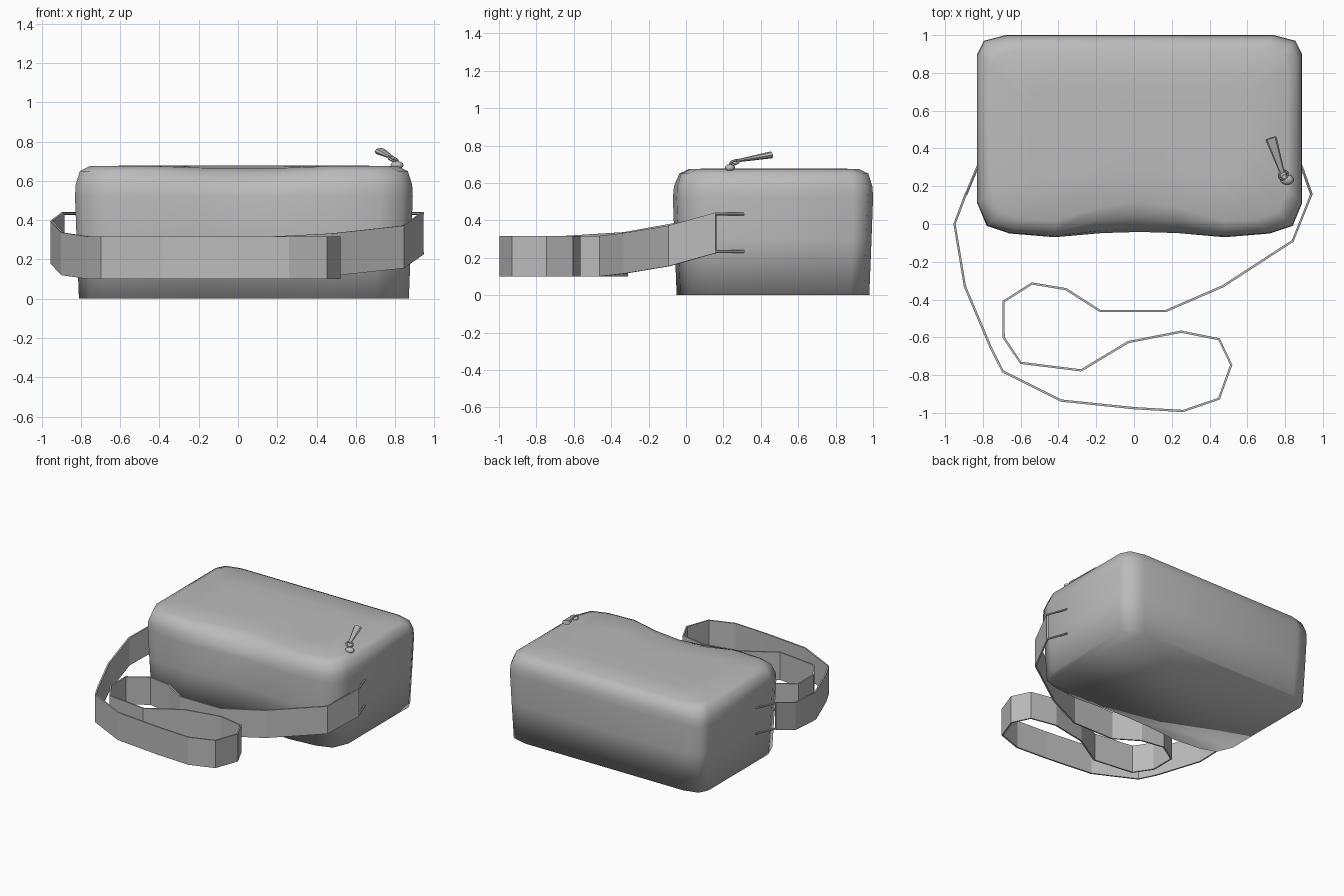
import bpy, bmesh
from mathutils import Vector

cube = bpy.data.objects.get("Cube")
if cube:
    bpy.data.objects.remove(cube)

grey = bpy.data.materials.new("plain_grey")
grey.use_nodes = True
grey.diffuse_color = (0.5, 0.5, 0.5, 1)
grey.node_tree.nodes["Principled BSDF"].inputs["Base Color"].default_value = (0.5, 0.5, 0.5, 1)


def finish(name, bm, smooth=False):
    bmesh.ops.recalc_face_normals(bm, faces=bm.faces)
    mesh = bpy.data.meshes.new(name)
    bm.to_mesh(mesh)
    bm.free()
    mesh.materials.append(grey)
    for face in mesh.polygons:
        face.use_smooth = smooth
    obj = bpy.data.objects.new(name, mesh)
    bpy.context.collection.objects.link(obj)
    return obj


def loft(bm, rings):
    loops = [[bm.verts.new(p) for p in ring] for ring in rings]
    for low, high in zip(loops, loops[1:]):
        for i in range(len(low)):
            j = (i + 1) % len(low)
            bm.faces.new((low[i], low[j], high[j], high[i]))
    bm.faces.new(loops[0][::-1])
    bm.faces.new(loops[-1])


# Soft bag body: rounded outline with a pinched front, stacked in levels
def outline(z, inset, dent):
    a, b = 0.86 - inset, 0.525 - inset
    back = [(a, b - 0.1), (a - 0.035, b - 0.03), (a - 0.15, b)]
    front = [(0.2, -b + 0.002 + dent * 0.7), (0.45, -b - 0.02 + dent * 0.15),
             (a - 0.17, -b), (a - 0.05, -b + 0.04), (a, -b + 0.16)]
    half = front + back
    pts = [(0, -b + 0.008 + dent)] + half + [(-x, y) for x, y in reversed(half)]
    return [(x + 0.03, y + 0.475, z - (0.1 * dent if y < 0 and abs(x) < 0.3 else 0))
            for x, y in pts]


levels = [(0, 0.02, 0), (0.3, 0.008, 0), (0.52, 0, 0), (0.58, 0.003, 0.015),
          (0.65, 0.025, 0.06), (0.675, 0.075, 0.09), (0.678, 0.28, 0.06)]
bag = bmesh.new()
loft(bag, [outline(*level) for level in levels])
finish("bag_body", bag, True)


# Flat strap: an upright band along a looping path, as (x, y, lower edge z)
path = [(-0.89, 0.16, 0.225), (-0.95, 0, 0.18), (-0.895, -0.33, 0.12), (-0.76, -0.65, 0.1),
        (-0.695, -0.78, 0.1), (-0.385, -0.935, 0.1), (0, -0.975, 0.1), (0.26, -0.99, 0.1),
        (0.45, -0.925, 0.1), (0.515, -0.745, 0.1), (0.45, -0.61, 0.1), (0.25, -0.57, 0.1),
        (-0.03, -0.625, 0.1), (-0.28, -0.775, 0.1), (-0.6, -0.735, 0.1), (-0.69, -0.6, 0.1),
        (-0.69, -0.41, 0.1), (-0.54, -0.315, 0.1), (-0.36, -0.345, 0.1), (-0.18, -0.46, 0.1),
        (0.17, -0.46, 0.1), (0.47, -0.33, 0.115), (0.84, -0.09, 0.155), (0.94, 0.16, 0.225)]
points = [Vector(p) for p in path]


def band_section(i):
    along = points[min(i + 1, len(points) - 1)] - points[max(i - 1, 0)]
    side = Vector((-along.y, along.x, 0)).normalized() * 0.006
    up = Vector((0, 0, 0.217))
    p = points[i]
    return [p - side, p + side, p + side + up, p - side + up]


strap = bmesh.new()
loft(strap, [band_section(i) for i in range(len(points))])
finish("strap", strap)


def rod(name, start, end, r1, r2, sides, flat=1.0, smooth=False):
    start, end = Vector(start), Vector(end)
    bm = bmesh.new()
    bmesh.ops.create_cone(bm, cap_ends=True, segments=sides, radius1=r1, radius2=r2,
                          depth=(end - start).length)
    obj = finish(name, bm, smooth)
    obj.location = (start + end) / 2
    obj.rotation_mode = 'QUATERNION'
    obj.rotation_quaternion = (end - start).to_track_quat('Z', 'Y')
    obj.scale = (1, flat, 1)
    return obj


# Paired wire prongs that join each strap end to the bag
for side, x0, x1 in (("right", -0.89, -0.825), ("left", 0.94, 0.885)):
    for level, z in (("lower", 0.233), ("upper", 0.434)):
        rod(f"{side}_{level}_prong", (x0, 0.155, z), (x1, 0.31, z), 0.008, 0.008, 6)


# Zip slider, ring and tapered pull tab
slider = bmesh.new()
bmesh.ops.create_uvsphere(slider, u_segments=10, v_segments=6, radius=0.035)
slider_obj = finish("zip_slider", slider, True)
slider_obj.location = (0.81, 0.235, 0.68)
slider_obj.scale = (1, 0.8, 0.6)
bpy.ops.mesh.primitive_torus_add(major_segments=12, minor_segments=6, major_radius=0.024,
                                 minor_radius=0.007, location=(0.79, 0.26, 0.71),
                                 rotation=(0.3, 0.4, 0))
ring = bpy.context.object
ring.name = "zip_ring"
ring.data.materials.append(grey)
rod("zip_pull", (0.785, 0.27, 0.718), (0.725, 0.455, 0.75), 0.013, 0.031, 8, 0.6)
